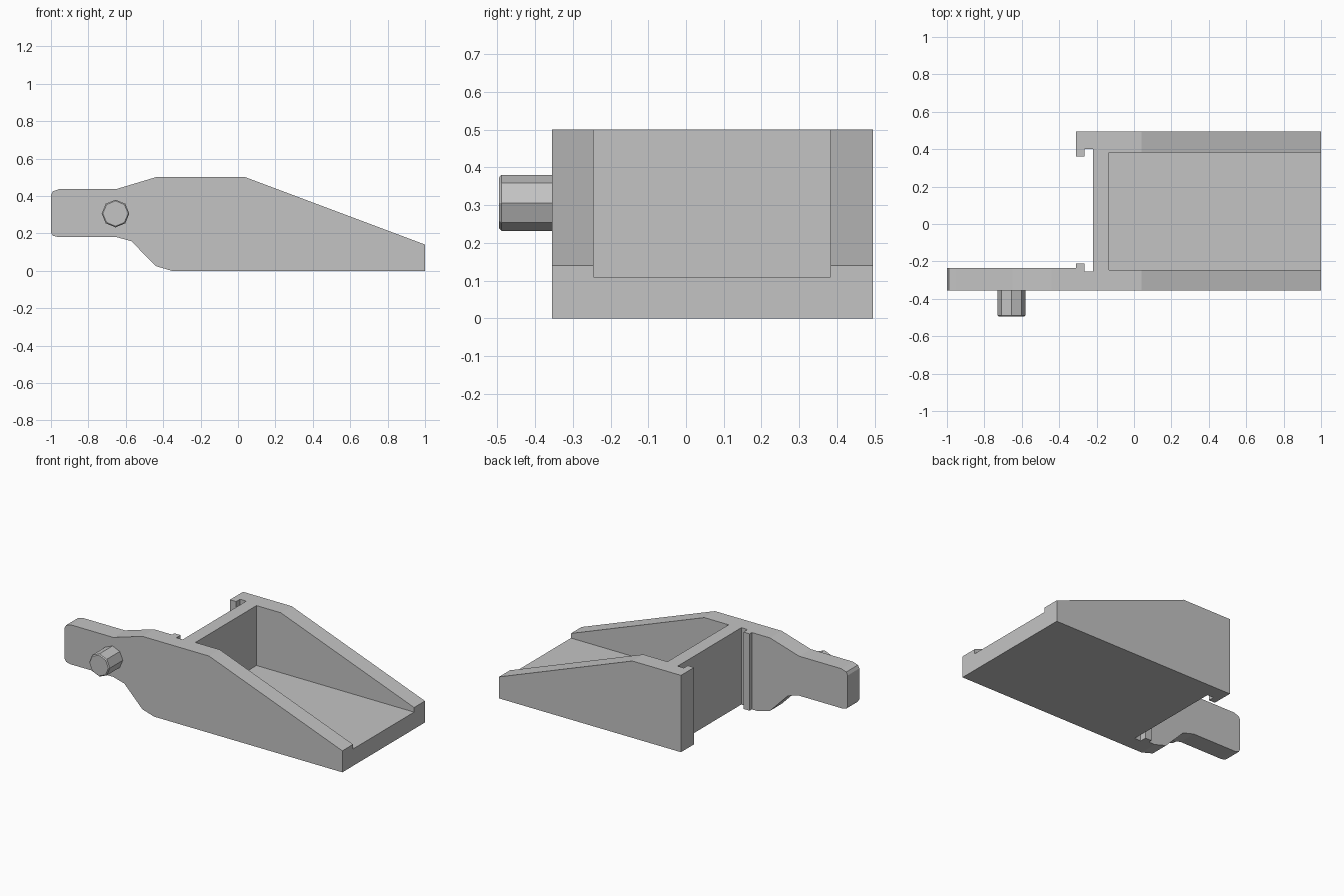
import bpy
import bmesh
from mathutils import Matrix, Vector

cube = bpy.data.objects.get("Cube")
if cube:
    bpy.data.objects.remove(cube, do_unlink=True)

# One flat grey for everything
grey = bpy.data.materials.new("light grey")
grey.use_nodes = True
colour = (0.55, 0.55, 0.55, 1)
grey.diffuse_color = colour
grey.node_tree.nodes["Principled BSDF"].inputs["Base Color"].default_value = colour


def add_object(name, bm):
    bmesh.ops.recalc_face_normals(bm, faces=bm.faces)
    mesh = bpy.data.meshes.new(name)
    bm.to_mesh(mesh)
    bm.free()
    mesh.materials.append(grey)
    obj = bpy.data.objects.new(name, mesh)
    bpy.context.collection.objects.link(obj)
    return obj


def prism(name, points, sweep):
    """Close a 3D outline and extrude it along the sweep vector."""
    bm = bmesh.new()
    face = bm.faces.new([bm.verts.new(p) for p in points])
    new = bmesh.ops.extrude_face_region(bm, geom=[face])["geom"]
    bmesh.ops.translate(bm, vec=Vector(sweep),
                        verts=[v for v in new if isinstance(v, bmesh.types.BMVert)])
    return add_object(name, bm)


def cut(target, cutter):
    """Subtract the cutter, apply the result and discard the cutter."""
    cutter.hide_render = True
    mod = target.modifiers.new("cut", "BOOLEAN")
    mod.operation, mod.solver, mod.object = "DIFFERENCE", "EXACT", cutter
    bpy.context.view_layer.objects.active = target
    bpy.ops.object.modifier_apply(modifier=mod.name)
    bpy.data.objects.remove(cutter, do_unlink=True)


# Scoop body: side silhouette swept across the full width
side = [(-1, 0.205), (-0.99, 0.187), (-0.96, 0.18), (-0.65, 0.18), (-0.57, 0.158),
        (-0.44, 0.025), (-0.355, 0), (1, 0), (1, 0.14), (0.04, 0.5), (-0.44, 0.5),
        (-0.65, 0.437), (-0.955, 0.437), (-0.99, 0.425), (-1, 0.405)]
body = prism("scoop_body", [(x, -0.355, z) for x, z in side], (0, 0.85, 0))

# Space behind the back wall, leaving the arm and the two grooved lips
plan = [(-1.2, -0.235), (-0.31, -0.235), (-0.31, -0.212), (-0.265, -0.212),
        (-0.265, -0.255), (-0.22, -0.255), (-0.22, 0.4), (-0.265, 0.4),
        (-0.265, 0.36), (-0.31, 0.36), (-0.31, 0.7), (-1.2, 0.7)]
cut(body, prism("rear_cutter", [(x, y, -0.2) for x, y in plan], (0, 0, 1)))

# Open tray with a flat floor
tray = [(-0.135, -0.245), (1.2, -0.245), (1.2, 0.383), (-0.135, 0.383)]
cut(body, prism("tray_cutter", [(x, y, 0.11) for x, y in tray], (0, 0, 1)))

# Eight-sided pivot peg with a slightly chamfered end
bm = bmesh.new()
bmesh.ops.create_cone(bm, cap_ends=True, segments=8, radius1=0.074, radius2=0.074,
                      depth=0.15,
                      matrix=Matrix.Translation((-0.655, -0.42, 0.306))
                      @ Matrix.Rotation(1.5707963, 4, "X"))
rim = [e for e in bm.edges if all(v.co.y < -0.49 for v in e.verts)]
bmesh.ops.bevel(bm, geom=rim, offset=0.006, segments=1, affect="EDGES")
add_object("pivot_peg", bm)
